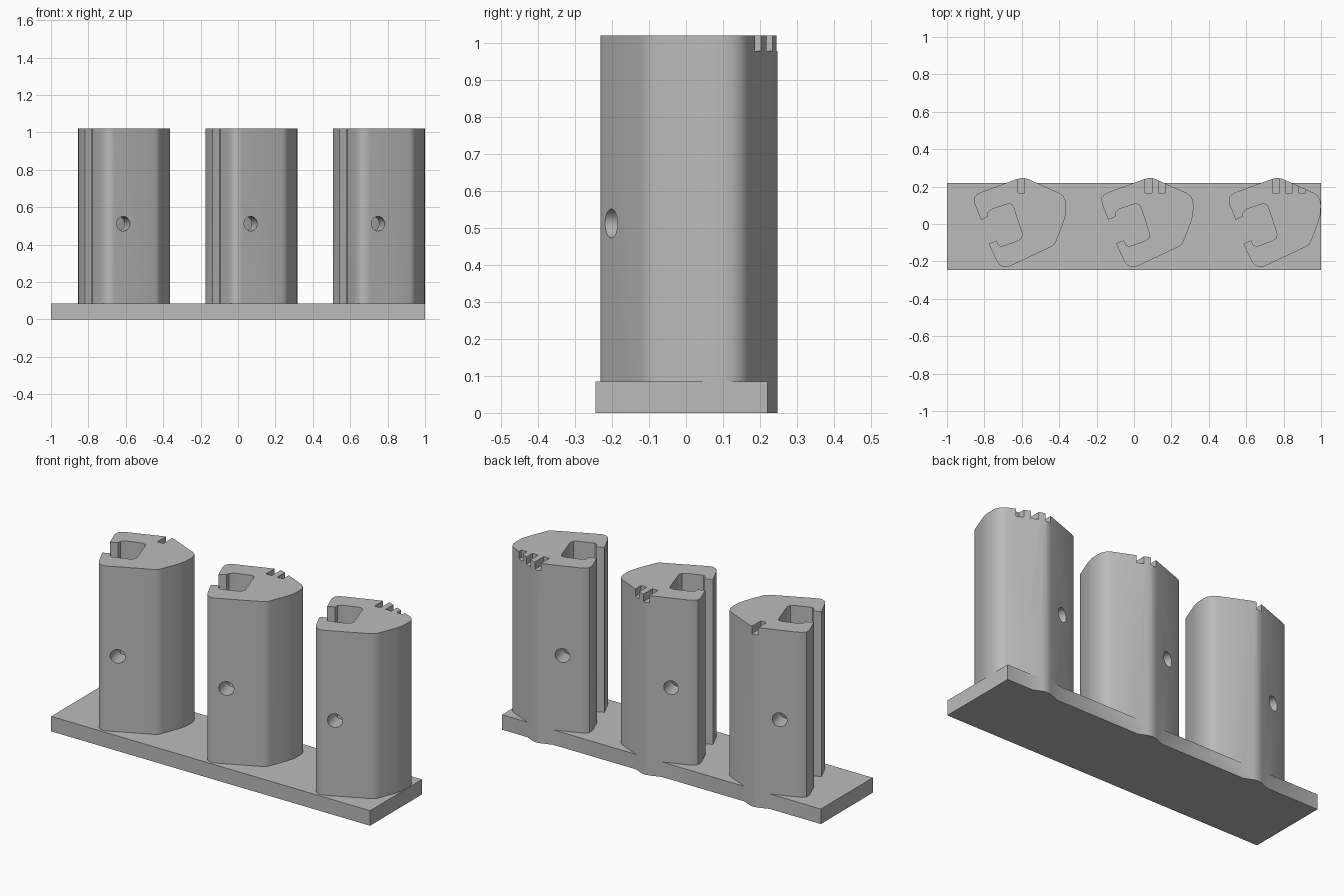
import bpy, bmesh, math
from mathutils import Matrix, Vector

if "Cube" in bpy.data.objects:
    bpy.data.objects.remove(bpy.data.objects["Cube"])

grey = bpy.data.materials.new("plain grey")
grey.diffuse_color = (0.5, 0.5, 0.5, 1)
grey.use_nodes = True
grey.node_tree.nodes["Principled BSDF"].inputs["Base Color"].default_value = grey.diffuse_color

BASE_TOP, POST_TOP = 0.085, 1.02


def finish(name, bm):
    bmesh.ops.recalc_face_normals(bm, faces=bm.faces)
    me = bpy.data.meshes.new(name)
    bm.to_mesh(me)
    bm.free()
    me.materials.append(grey)
    ob = bpy.data.objects.new(name, me)
    bpy.context.collection.objects.link(ob)
    return ob


def box(name, lo, hi):
    bm = bmesh.new()
    lo, hi = Vector(lo), Vector(hi)
    size = hi - lo
    bmesh.ops.create_cube(bm, size=1, matrix=Matrix.Translation((lo + hi) / 2)
                          @ Matrix.Diagonal((*size, 1)))
    return finish(name, bm)


def prism(name, points, x, z0, z1):
    bm = bmesh.new()
    face = bm.faces.new([bm.verts.new((px + x, py, z0)) for px, py in points])
    ext = bmesh.ops.extrude_face_region(bm, geom=[face])
    verts = [g for g in ext["geom"] if isinstance(g, bmesh.types.BMVert)]
    bmesh.ops.translate(bm, verts=verts, vec=(0, 0, z1 - z0))
    return finish(name, bm)


def combine(target, other, operation):
    bpy.context.view_layer.objects.active = target
    mod = target.modifiers.new("bool", 'BOOLEAN')
    mod.operation, mod.solver, mod.object = operation, 'EXACT', other
    bpy.ops.object.modifier_apply(modifier=mod.name)
    bpy.data.objects.remove(other)


# Outer outline of a post, and the hook-shaped cavity that opens to its left
outline = [(0, .247), (.025, .241), (.195, .165), (.215, .15), (.227, .125),
           (.23, .10), (.228, .05), (.217, .01), (.18, -.085), (.17, -.107),
           (.15, -.122), (-.065, -.223), (-.085, -.231), (-.105, -.23),
           (-.125, -.219), (-.14, -.20), (-.184, -.105)]
cavity = [(-.142, -.088), (-.132, -.112), (-.115, -.12), (-.03, -.09),
          (-.01, -.077), (-.004, -.055), (-.05, .085), (-.06, .104),
          (-.08, .108), (-.17, .078), (-.187, .06), (-.187, .04)]
left_side = [(-.225, .022), (-.26, .11), (-.262, .14), (-.247, .158),
             (-.225, .17), (-.03, .241)]

rack = box("post_rack", (-1, -.245, 0), (1, .22, BASE_TOP))

for i, x in enumerate((-.593, .088, .769)):
    # solid foot passing through the base, then the hooked post above it
    combine(rack, prism("foot", outline + left_side, x, 0, BASE_TOP), 'UNION')
    post = prism("post", outline + cavity + left_side, x, BASE_TOP, POST_TOP)

    # marking notches: one, two, three
    for n in range(i + 1):
        nx = x - .028 + .07 * n
        combine(post, box("notch", (nx, .165, .978), (nx + .036, .3, 1.1)),
                'DIFFERENCE')

    # cross hole through front and back walls
    bm = bmesh.new()
    place = (Matrix.Translation((x - .078, 0, .512))
             @ Matrix.Rotation(math.radians(16), 4, 'Z')
             @ Matrix.Rotation(math.radians(90), 4, 'X'))
    bmesh.ops.create_cone(bm, cap_ends=True, segments=32, radius1=.039,
                          radius2=.039, depth=.8, matrix=place)
    combine(post, finish("hole", bm), 'DIFFERENCE')
    combine(rack, post, 'UNION')

# smooth the rounded corners, keep true edges sharp
bpy.ops.object.select_all(action='DESELECT')
rack.select_set(True)
bpy.context.view_layer.objects.active = rack
bpy.ops.object.shade_smooth_by_angle(angle=math.radians(32))
